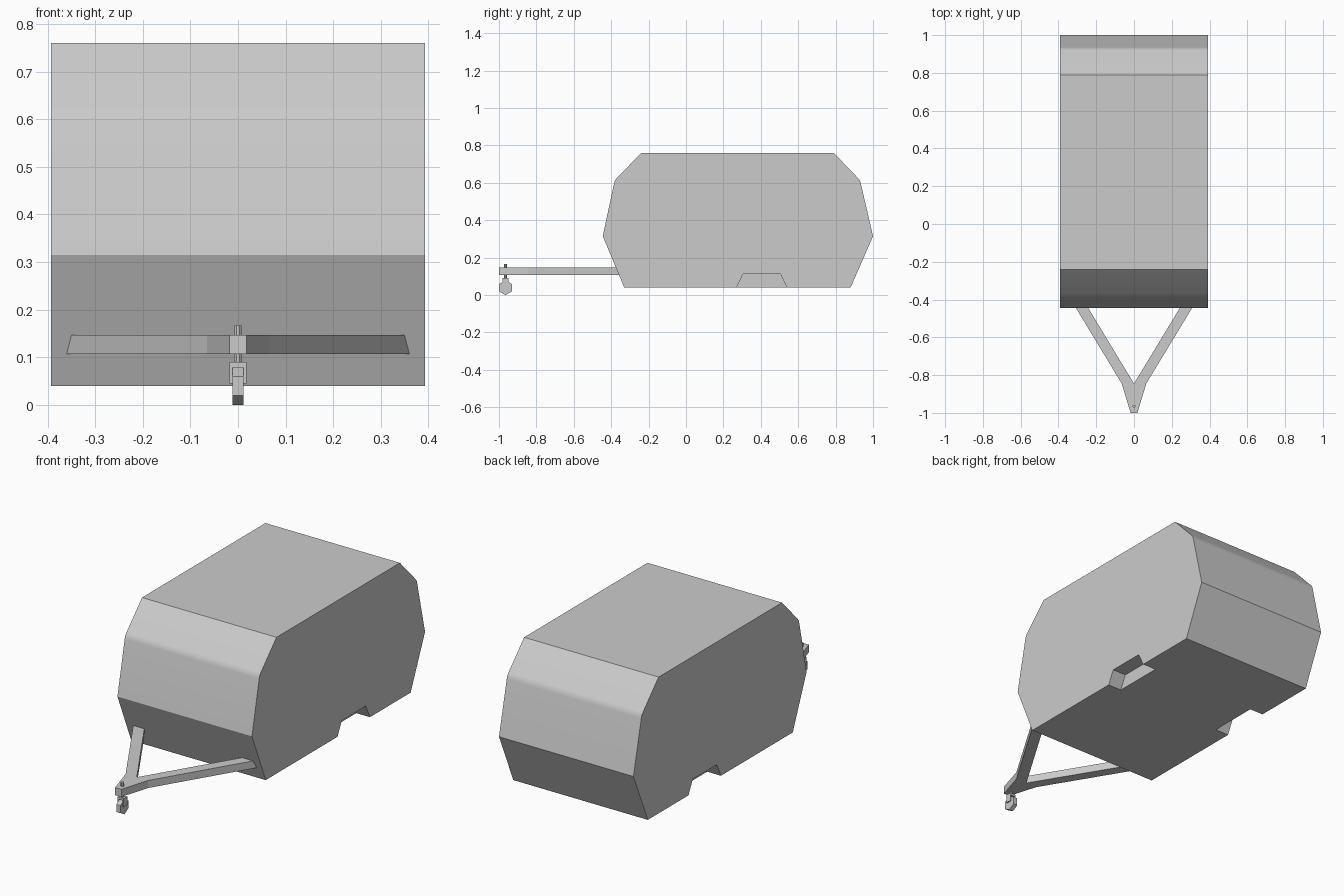
import bpy, bmesh, math

if "Cube" in bpy.data.objects:
    bpy.data.objects.remove(bpy.data.objects["Cube"])


def prism(name, pts, axis, lo, hi):
    """Extrude a 2D outline: axis 'x' takes (y, z) points, axis 'z' takes (x, y)."""
    bm = bmesh.new()
    place = (lambda a, b, t: (t, a, b)) if axis == 'x' else (lambda a, b, t: (a, b, t))
    n = len(pts)
    low = [bm.verts.new(place(a, b, lo)) for a, b in pts]
    high = [bm.verts.new(place(a, b, hi)) for a, b in pts]
    bm.faces.new(low)
    bm.faces.new(high)
    for i in range(n):
        j = (i + 1) % n
        bm.faces.new((low[i], low[j], high[j], high[i]))
    bmesh.ops.recalc_face_normals(bm, faces=bm.faces)
    mesh = bpy.data.meshes.new(name)
    bm.to_mesh(mesh)
    bm.free()
    ob = bpy.data.objects.new(name, mesh)
    bpy.context.collection.objects.link(ob)
    return ob


# Trailer body, with softened upper corners at both ends
body = prism("trailer_body", [
    (-0.33, 0.04), (-0.445, 0.315), (-0.385, 0.595), (-0.38, 0.612), (-0.37, 0.625),
    (-0.24, 0.76), (0.79, 0.76),
    (0.92, 0.625), (0.93, 0.612), (0.935, 0.595), (1.0, 0.315), (0.88, 0.04)],
    'x', -0.393, 0.393)

# Wheel arch pockets cut into both sides
arch = [(0.25, 0.0), (0.305, 0.112), (0.505, 0.112), (0.56, 0.0)]
for side, lo, hi in (("left", -0.45, -0.313), ("right", 0.313, 0.45)):
    cutter = prism("arch_cutter_" + side, arch, 'x', lo, hi)
    cutter.hide_render = True
    mod = body.modifiers.new("arch_" + side, 'BOOLEAN')
    mod.operation = 'DIFFERENCE'
    mod.solver = 'EXACT'
    mod.object = cutter
    bpy.context.view_layer.objects.active = body
    bpy.ops.object.modifier_apply(modifier=mod.name)
    bpy.data.objects.remove(cutter)

bpy.ops.object.select_all(action='DESELECT')
body.select_set(True)
bpy.context.view_layer.objects.active = body
bpy.ops.object.shade_smooth_by_angle(angle=math.radians(30))

# A-frame drawbar, its arms running into the body front
half = [(0.018, -1.0), (0.065, -0.845), (0.383, -0.32), (0.318, -0.32)]
prism("drawbar", half + [(0, -0.845)] + [(-x, y) for x, y in reversed(half)],
      'z', 0.107, 0.147)

# Jockey wheel post through the drawbar
yc = -0.965
ring = [(math.cos(i * math.pi / 4 + math.pi / 8) * 0.0085,
         yc + math.sin(i * math.pi / 4 + math.pi / 8) * 0.0085) for i in range(8)]
prism("jockey_post", ring, 'z', 0.085, 0.167)

# Fork: top plate and two side plates
fork = [(yc - 0.015, 0.045), (yc + 0.015, 0.045), (yc + 0.015, 0.09), (yc - 0.015, 0.09)]
top = [(yc - 0.015, 0.079), (yc + 0.015, 0.079), (yc + 0.015, 0.09), (yc - 0.015, 0.09)]
prism("fork_top", top, 'x', -0.012, 0.012)
prism("fork_left", fork, 'x', -0.018, -0.012)
prism("fork_right", fork, 'x', 0.012, 0.018)

# Six-sided jockey wheel
hexa = [(yc + 0.0395 * math.sin(i * math.pi / 3), 0.0395 + 0.0395 * math.cos(i * math.pi / 3))
        for i in range(6)]
prism("jockey_wheel", hexa, 'x', -0.0118, 0.0118)
